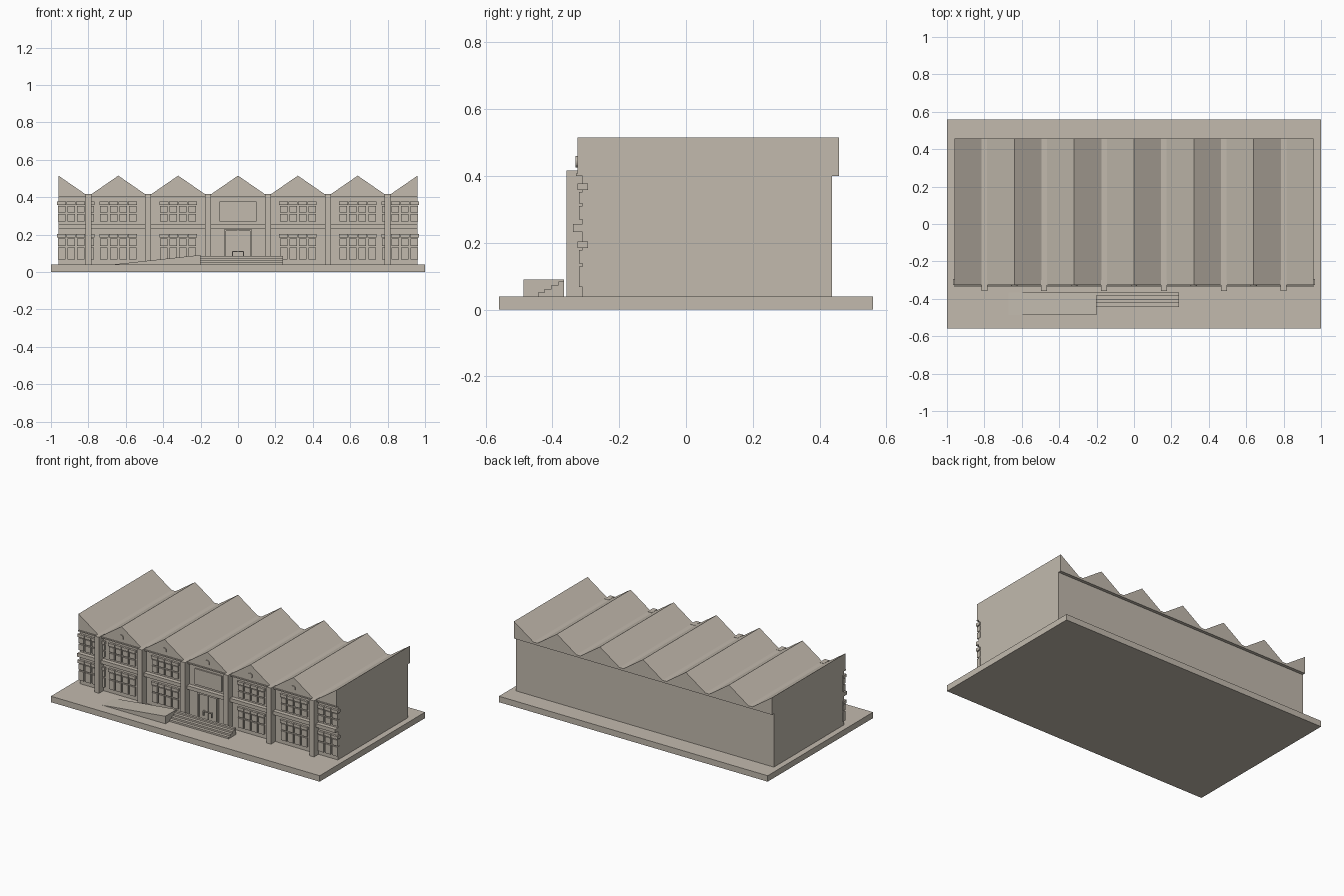
import bpy, bmesh, math
from mathutils import Matrix, Vector

if "Cube" in bpy.data.objects:
    bpy.data.objects.remove(bpy.data.objects["Cube"])

stone = bpy.data.materials.new("warm stone")
stone.diffuse_color = (0.54, 0.49, 0.42, 1)
stone.use_nodes = True
stone.node_tree.nodes["Principled BSDF"].inputs["Base Color"].default_value = stone.diffuse_color


def finish(name, bm):
    bmesh.ops.recalc_face_normals(bm, faces=bm.faces)
    me = bpy.data.meshes.new(name)
    bm.to_mesh(me)
    bm.free()
    me.materials.append(stone)
    ob = bpy.data.objects.new(name, me)
    bpy.context.collection.objects.link(ob)
    return ob


def add_box(bm, x0, x1, y0, y1, z0, z1):
    size = Matrix.Diagonal((x1 - x0, y1 - y0, z1 - z0, 1))
    mid = Matrix.Translation(((x0 + x1) / 2, (y0 + y1) / 2, (z0 + z1) / 2))
    bmesh.ops.create_cube(bm, size=1, matrix=mid @ size)


def boxes(name, *items):
    bm = bmesh.new()
    for item in items:
        add_box(bm, *item)
    return finish(name, bm)


def prism(name, points, shift):
    """Extrude a closed outline along shift."""
    bm = bmesh.new()
    face = bm.faces.new([bm.verts.new(p) for p in points])
    res = bmesh.ops.extrude_face_region(bm, geom=[face])
    moved = [g for g in res["geom"] if isinstance(g, bmesh.types.BMVert)]
    bmesh.ops.translate(bm, verts=moved, vec=Vector(shift))
    return finish(name, bm)


WALL = -0.31
EAVE = -0.325

# Ground slab and main block
boxes("base_slab", (-1, 1, -0.56, 0.56, 0, 0.04))
boxes("main_walls", (-0.96, 0.96, WALL, 0.437, 0.04, 0.402))

# Folded roof: peaks every 0.32, narrow flat gutters between
outline = [(-0.96, EAVE, 0.40), (-0.96, EAVE, 0.515)]
for i in range(6):
    valley = -0.80 + 0.32 * i
    outline += [(valley - 0.015, EAVE, 0.415), (valley + 0.015, EAVE, 0.415),
                (valley + 0.16, EAVE, 0.515)]
outline.append((0.96, EAVE, 0.40))
prism("folded_roof", outline, (0, 0.458 - EAVE, 0))
boxes("eave_band", (-0.96, 0.96, EAVE - 0.005, EAVE + 0.01, 0.400, 0.408))

# Pillars and the band between floors
pillar_x = [-0.80 + 0.32 * i for i in range(6)]
boxes("front_pillars", *[(x - 0.016, x + 0.016, -0.358, WALL + 0.01, 0.04, 0.417)
                         for x in pillar_x])
boxes("floor_band", (-0.96, 0.96, -0.338, WALL + 0.01, 0.232, 0.256))

# Round gable vents
bm = bmesh.new()
for i in range(-2, 3):
    place = Matrix.Translation((0.32 * i, EAVE, 0.443)) @ Matrix.Rotation(math.pi / 2, 4, 'X')
    bmesh.ops.create_cone(bm, cap_ends=True, segments=20, radius1=0.017, radius2=0.017,
                          depth=0.012, matrix=place)
finish("gable_vents", bm)

# Window groups: four columns, each with a lintel and panes
rows_upper = [(0.358, 0.378, 0.024), (0.318, 0.352, 0.020), (0.270, 0.310, 0.020)]
rows_lower = [(0.184, 0.204, 0.024), (0.138, 0.178, 0.020), (0.068, 0.130, 0.020)]


def windows(name, rows):
    items = []
    for centre in (-0.867, -0.64, -0.32, 0.32, 0.64, 0.867):
        for col in range(4):
            x = centre + (col - 1.5) * 0.051
            for n, (z0, z1, half) in enumerate(rows):
                front = EAVE if n == 0 else EAVE + 0.004
                items.append((x - half, x + half, front, -0.294, z0, z1))
    return boxes(name, *items)


windows("upper_windows", rows_upper)
windows("lower_windows", rows_lower)

# Central panel with raised rim
boxes("centre_panel", (-0.10, 0.10, WALL - 0.009, WALL + 0.01, 0.27, 0.376))

# Entrance: frame, two leaves, handles and low centre post
boxes("door_frame", (-0.075, -0.065, -0.328, WALL + 0.01, 0.04, 0.228),
      (0.065, 0.075, -0.328, WALL + 0.01, 0.04, 0.228),
      (-0.075, 0.075, -0.328, WALL + 0.01, 0.218, 0.228))
boxes("door_leaves", (-0.065, -0.003, -0.316, WALL + 0.01, 0.04, 0.218),
      (0.003, 0.065, -0.316, WALL + 0.01, 0.04, 0.218))
boxes("door_centre_post", (-0.003, 0.003, -0.322, WALL + 0.01, 0.11, 0.218))
boxes("door_rail", (-0.033, -0.027, -0.328, WALL, 0.08, 0.112),
      (0.027, 0.033, -0.328, WALL, 0.08, 0.112),
      (-0.033, 0.033, -0.328, -0.322, 0.106, 0.112))

# Entrance steps and side ramp
profile = [(-0.2, -0.365, 0.04), (-0.2, -0.365, 0.085)]
for i in range(4):
    y = -0.382 - 0.0205 * i
    profile += [(-0.2, y, 0.085 - 0.01125 * i), (-0.2, y, 0.085 - 0.01125 * (i + 1))]
prism("entrance_steps", profile, (0.44, 0, 0))
prism("side_ramp", [(-0.67, -0.486, 0.04), (-0.2, -0.486, 0.04), (-0.2, -0.486, 0.091)],
      (0, 0.121, 0))
